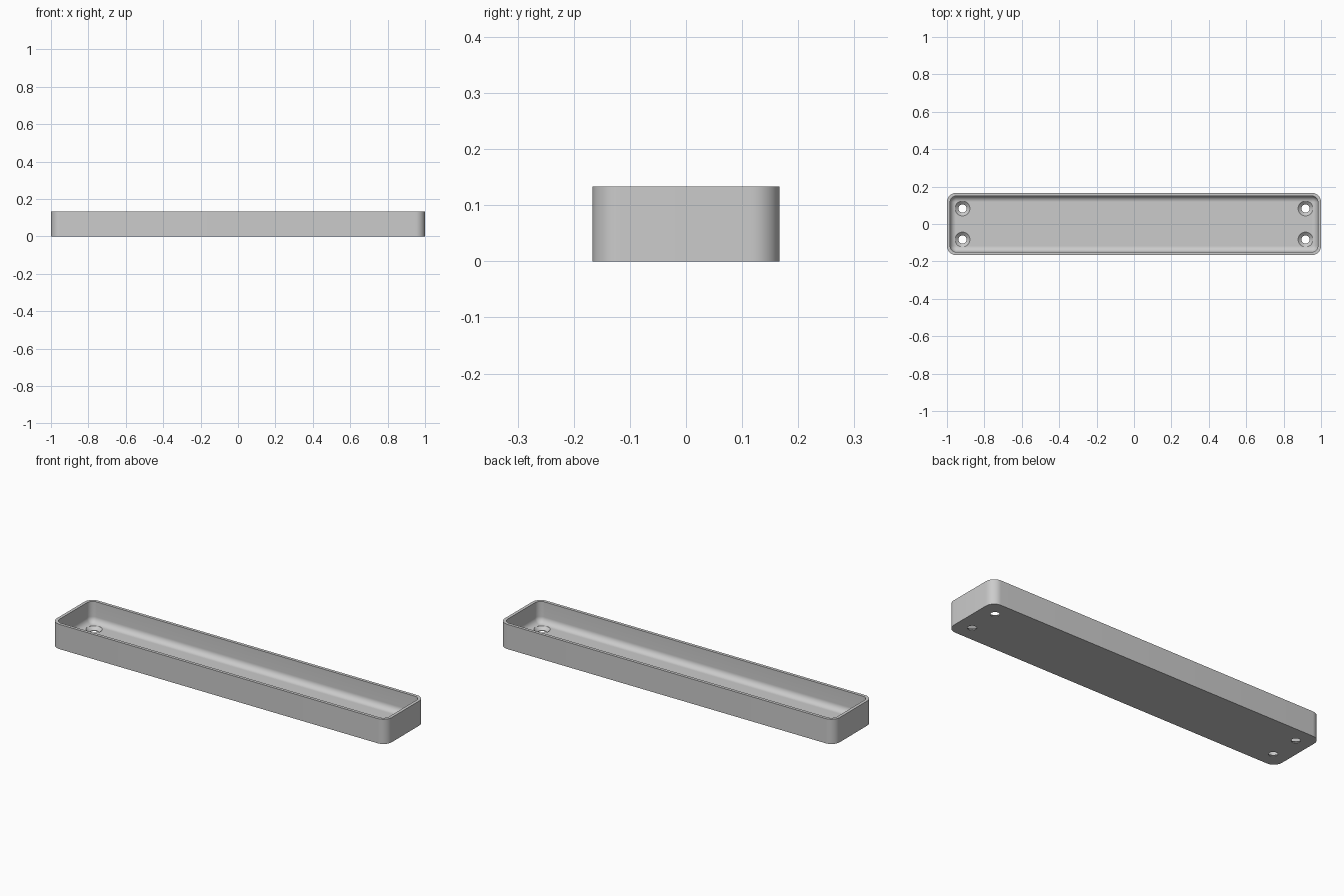
import bpy, bmesh
from math import sin, cos, pi, radians

if "Cube" in bpy.data.objects:
    bpy.data.objects.remove(bpy.data.objects["Cube"])

HALF_X, HALF_Y, HEIGHT = 1.0, 0.1667, 0.1333
CORNER, WALL, FLOOR, FILLET = 0.05, 0.0167, 0.02, 0.032
CORNER_STEPS, FILLET_STEPS = 12, 10

grey = bpy.data.materials.new("plain grey")
grey.use_nodes = True
grey.diffuse_color = (0.6, 0.6, 0.6, 1)
grey.node_tree.nodes["Principled BSDF"].inputs["Base Color"].default_value = (0.6, 0.6, 0.6, 1)


def make_object(name, bm):
    bmesh.ops.recalc_face_normals(bm, faces=bm.faces[:])
    mesh = bpy.data.meshes.new(name)
    bm.to_mesh(mesh)
    bm.free()
    mesh.materials.append(grey)
    obj = bpy.data.objects.new(name, mesh)
    bpy.context.collection.objects.link(obj)
    return obj


def rounded_ring(bm, inset, z):
    """Rounded rectangle, offset inwards from the outer wall."""
    r = CORNER - inset
    ring = []
    for quarter, (sx, sy) in enumerate([(1, 1), (-1, 1), (-1, -1), (1, -1)]):
        for i in range(CORNER_STEPS + 1):
            a = (quarter + i / CORNER_STEPS) * pi / 2
            ring.append(bm.verts.new((sx * (HALF_X - CORNER) + r * cos(a),
                                      sy * (HALF_Y - CORNER) + r * sin(a), z)))
    return ring


def bridge(bm, rings):
    for low, high in zip(rings, rings[1:]):
        for i in range(len(low)):
            j = (i + 1) % len(low)
            bm.faces.new((low[i], low[j], high[j], high[i]))


# Tray shell: outer wall, rim, inner wall, floor fillet
levels = [(0, 0), (0, HEIGHT), (WALL, HEIGHT)]
for i in range(FILLET_STEPS + 1):
    a = i / FILLET_STEPS * pi / 2
    levels.append((WALL + FILLET * (1 - cos(a)), FLOOR + FILLET * (1 - sin(a))))
bm = bmesh.new()
rings = [rounded_ring(bm, inset, z) for inset, z in levels]
bridge(bm, rings)
bm.faces.new(rings[0])
bm.faces.new(rings[-1])
tray = make_object("tray", bm)

# Four countersunk screw holes
profile = [(0.022, -0.01), (0.022, 0.004), (0.04, FLOOR), (0.04, 0.05)]
SIDES = 32
bm = bmesh.new()
for sx in (-1, 1):
    for sy in (-1, 1):
        rings = [[bm.verts.new((sx * 0.917 + r * cos(2 * pi * i / SIDES),
                                sy * 0.083 + r * sin(2 * pi * i / SIDES), z))
                  for i in range(SIDES)] for r, z in profile]
        bridge(bm, rings)
        bm.faces.new(rings[0])
        bm.faces.new(rings[-1])
cutter = make_object("screw_hole_cutter", bm)
cutter.hide_render = True

cut = tray.modifiers.new("screw holes", 'BOOLEAN')
cut.operation = 'DIFFERENCE'
cut.solver = 'EXACT'
cut.object = cutter

bpy.ops.object.select_all(action='DESELECT')
tray.select_set(True)
bpy.context.view_layer.objects.active = tray
bpy.ops.object.modifier_apply(modifier=cut.name)
bpy.data.objects.remove(cutter)
bpy.ops.object.shade_smooth_by_angle(angle=radians(30))
